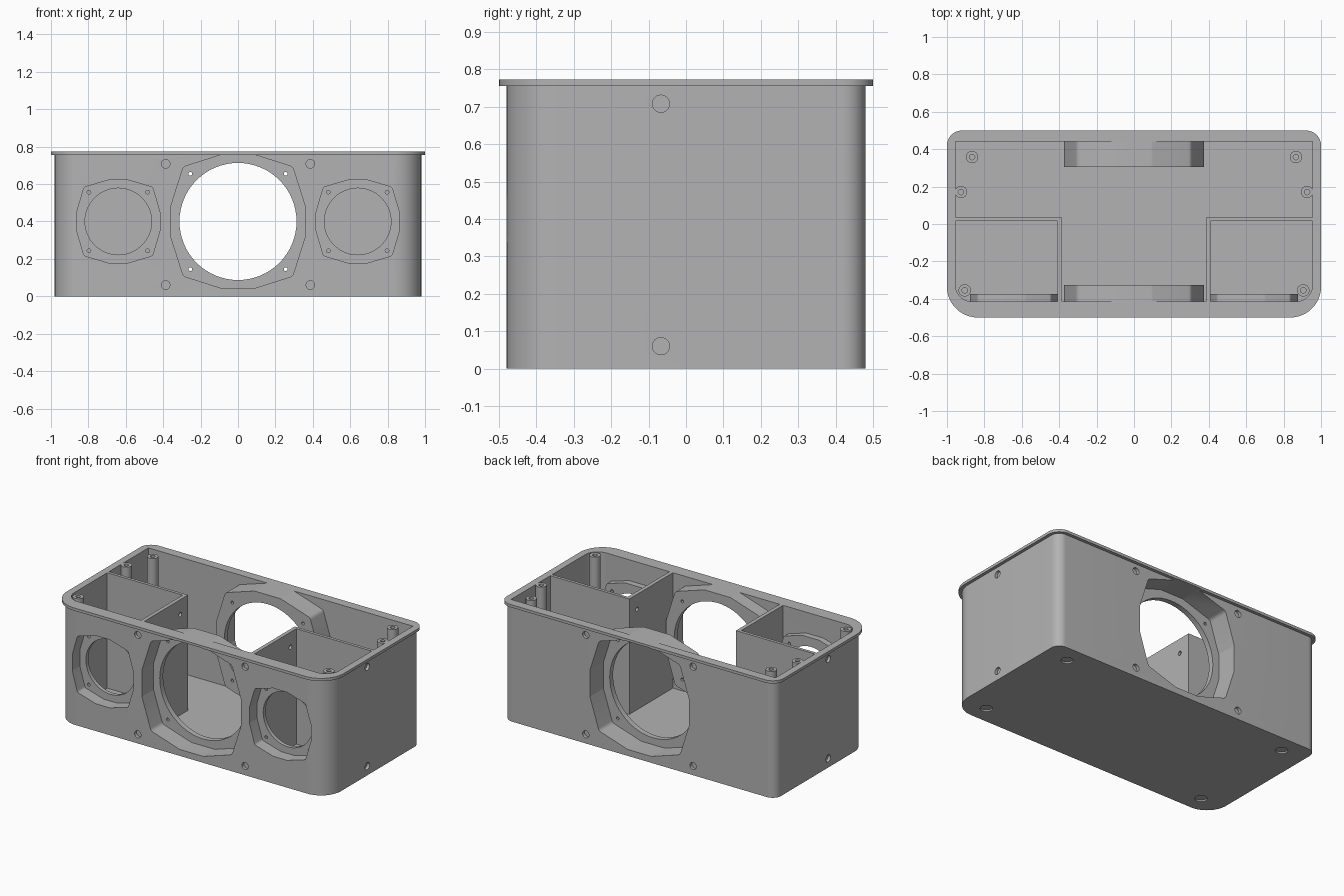
import bpy, bmesh, math
from mathutils import Matrix, Vector

if "Cube" in bpy.data.objects:
    bpy.data.objects.remove(bpy.data.objects["Cube"], do_unlink=True)

grey = bpy.data.materials.new("plain_grey")
grey.use_nodes = True
colour = (0.45, 0.45, 0.45, 1)
grey.diffuse_color = colour
grey.node_tree.nodes["Principled BSDF"].inputs["Base Color"].default_value = colour

# Local x, y, z of a prism mapped to the world for each extrusion axis
AXES = {
    "x": Matrix(((0, 0, 1), (1, 0, 0), (0, 1, 0))),
    "y": Matrix(((1, 0, 0), (0, 0, 1), (0, 1, 0))),
    "z": Matrix.Identity(3),
}
TOP = 0.773
FLOOR = 0.02
MID = 0.4


def fillet(points, radii, steps=8):
    """Round each corner of a polygon."""
    out = []
    for i, (p, r) in enumerate(zip(points, radii)):
        p = Vector(p)
        if r == 0:
            out.append(p)
            continue
        a = (Vector(points[i - 1]) - p).normalized()
        b = (Vector(points[(i + 1) % len(points)]) - p).normalized()
        half = a.angle(b) / 2
        centre = p + (a + b).normalized() * r / math.sin(half)
        start = p + a * r / math.tan(half) - centre
        end = p + b * r / math.tan(half) - centre
        sweep = math.pi - 2 * half
        for k in range(steps + 1):
            t = k / steps
            out.append(centre + (start * math.sin((1 - t) * sweep)
                                 + end * math.sin(t * sweep)) / math.sin(sweep))
    return out


def prism(name, outline, low, high, axis="z"):
    bm = bmesh.new()
    face = bm.faces.new([bm.verts.new(AXES[axis] @ Vector((p[0], p[1], low))) for p in outline])
    top = bmesh.ops.extrude_face_region(bm, geom=[face])["geom"]
    shift = AXES[axis] @ Vector((0, 0, high - low))
    bmesh.ops.translate(bm, vec=shift, verts=[g for g in top if isinstance(g, bmesh.types.BMVert)])
    bmesh.ops.recalc_face_normals(bm, faces=bm.faces)
    mesh = bpy.data.meshes.new(name)
    bm.to_mesh(mesh)
    bm.free()
    mesh.materials.append(grey)
    obj = bpy.data.objects.new(name, mesh)
    bpy.context.collection.objects.link(obj)
    return obj


def circle(u, v, r, n=32):
    return [(u + r * math.cos(math.tau * k / n), v + r * math.sin(math.tau * k / n)) for k in range(n)]


def rounded_box(x, front, back, r_front, r_back):
    return fillet([(-x, front), (x, front), (x, back), (-x, back)],
                  [r_front, r_front, r_back, r_back], 12)


def driver_outline(cx, half, flat, corner):
    """Bulged square: a short flat on each side and four pulled-in corners."""
    quarter = [(half, flat), (corner, corner), (flat, half)]
    points = []
    for k in range(4):
        turn = Matrix.Rotation(k * math.pi / 2, 2)
        points += [turn @ Vector(p) for p in quarter]
    points = fillet(points, [half * 0.08] * 12, 4)
    return [(cx + p.x, MID + p.y) for p in points]


def combine(target, tool, operation):
    mod = target.modifiers.new(operation, "BOOLEAN")
    mod.operation = operation
    mod.solver = "EXACT"
    mod.object = tool
    bpy.context.view_layer.objects.active = target
    bpy.ops.object.modifier_apply(modifier=mod.name)
    bpy.data.objects.remove(tool, do_unlink=True)


def add(target, *args):
    combine(target, prism("added", *args), "UNION")


def cut(target, *args):
    combine(target, prism("cutter", *args), "DIFFERENCE")


# Housing shell with top rim and open cavity
housing = prism("housing", rounded_box(0.98, -0.48, 0.48, 0.145, 0.06), 0, 0.765)
add(housing, rounded_box(1, -0.5, 0.5, 0.165, 0.08), 0.755, TOP)
cut(housing, rounded_box(0.955, -0.415, 0.44, 0.09, 0), FLOOR, 1)

# Driver mounts: centre x, half size, flat, corner, wall, outer y, pocket floor y, inner y
big = (0.358, 0.085, 0.292)
small = (0.222, 0.05, 0.183)
mounts = [
    (0, big, 0.313, 0.255, -0.43, -0.55, -0.36, -0.325),
    (0, big, 0.313, 0.255, 0.455, 0.55, 0.34, 0.305),
    (-0.64, small, 0.178, 0.157, -0.43, -0.55, -0.4, -0.375),
    (0.64, small, 0.178, 0.157, -0.43, -0.55, -0.4, -0.375),
]
for cx, (half, flat, corner), hole, screw, wall, outer, seat, inner in mounts:
    block = driver_outline(cx, half + 0.015, flat + 0.01, corner + 0.014)
    add(housing, block, wall, inner, "y")
for cx, (half, flat, corner), hole, screw, wall, outer, seat, inner in mounts:
    cut(housing, driver_outline(cx, half, flat, corner), outer, seat, "y")
    over = inner + (inner - seat)
    cut(housing, circle(cx, MID, hole, 64), seat - (inner - seat), over, "y")
    for sx in (-1, 1):
        for sz in (-1, 1):
            cut(housing, circle(cx + sx * screw, MID + sz * screw, 0.01, 12),
                seat - (inner - seat), over, "y")

# Blind fixing holes in the walls and under the floor
for side in (-1, 1):
    for z in (0.06, 0.708):
        for wall in (-0.48, 0.48):
            cut(housing, circle(side * 0.387, z, 0.023, 24), wall - 0.02, wall + 0.02, "y")
        cut(housing, circle(-0.067, z, 0.023, 24), side * 0.98 - 0.018, side * 0.98 + 0.018, "x")
    for y in (-0.365, 0.365):
        cut(housing, circle(side * 0.815, y, 0.036, 24), -0.01, 0.01)

parts = [housing]
for side, label in ((-1, "right"), (1, "left")):
    # L-shaped chamber partition with a cable hole
    shape = [(0.385, -0.425), (0.41, -0.425), (0.41, 0.015),
             (0.965, 0.015), (0.965, 0.035), (0.385, 0.035)]
    partition = prism(label + "_partition", [(side * x, y) for x, y in shape], FLOOR - 0.005, TOP)
    cut(partition, circle(-0.045, 0.675, 0.014, 16), side * 0.4 - 0.05, side * 0.4 + 0.05, "x")
    parts.append(partition)
    # Screw posts for the lid
    for i, (x, y) in enumerate(((0.866, 0.358), (0.925, 0.171), (0.905, -0.355))):
        post = prism(f"{label}_screw_post_{i + 1}", circle(side * x, y, 0.033, 24), FLOOR - 0.005, TOP)
        cut(post, circle(side * x, y, 0.015, 16), TOP - 0.15, 1)
        parts.append(post)

for obj in parts:
    bpy.ops.object.select_all(action="DESELECT")
    obj.select_set(True)
    bpy.context.view_layer.objects.active = obj
    bpy.ops.object.shade_smooth_by_angle(angle=math.radians(30))
